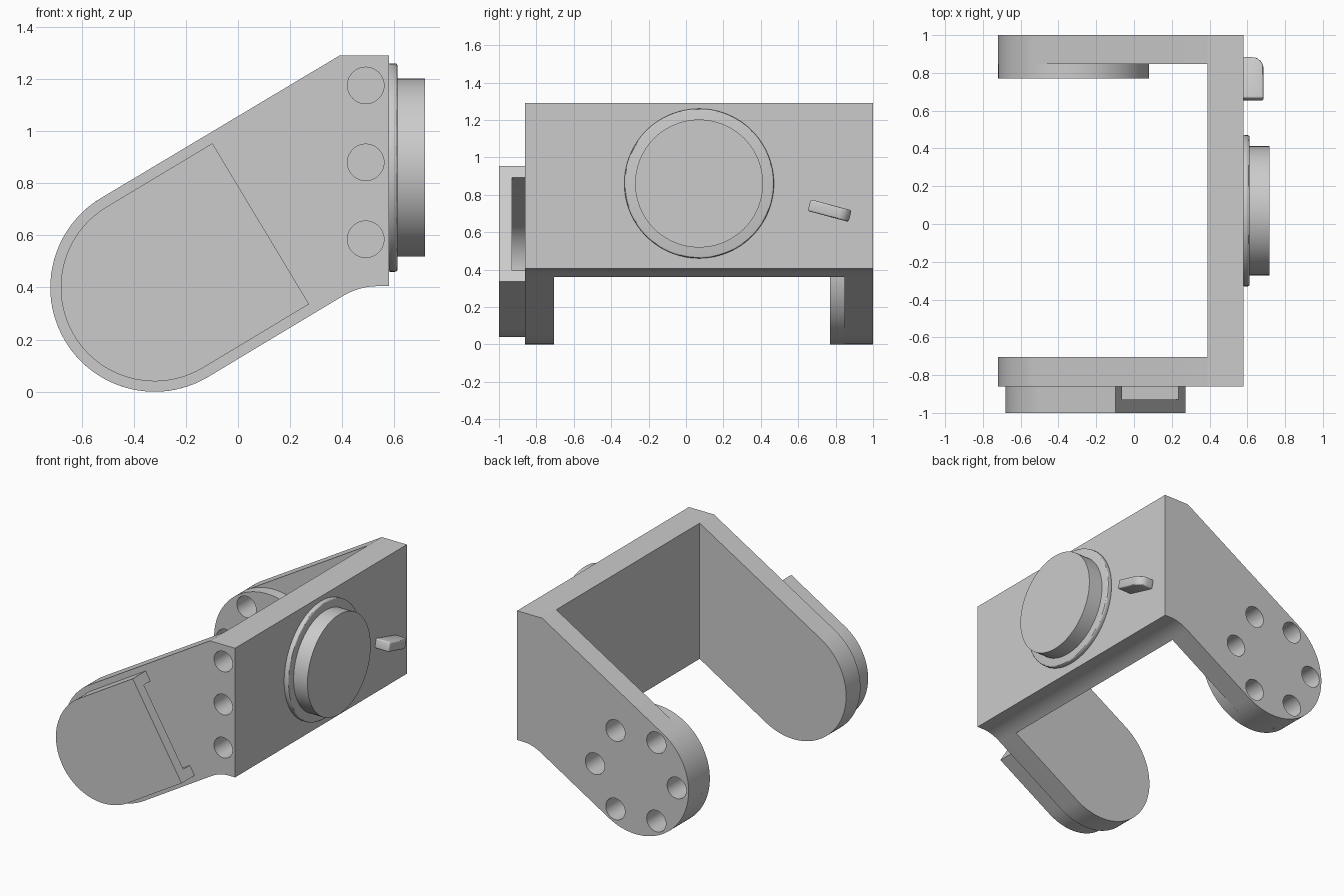
import bpy, bmesh
from math import radians, cos, sin, pi
from mathutils import Vector

if "Cube" in bpy.data.objects:
    bpy.data.objects.remove(bpy.data.objects["Cube"], do_unlink=True)

grey = bpy.data.materials.new("plain grey")
grey.use_nodes = True
grey.diffuse_color = (0.6, 0.6, 0.6, 1)
grey.node_tree.nodes["Principled BSDF"].inputs["Base Color"].default_value = (0.6, 0.6, 0.6, 1)

TILT = radians(31)
PIVOT = Vector((-0.32, 0.40))
ALONG = Vector((cos(TILT), sin(TILT)))
ACROSS = Vector((-sin(TILT), cos(TILT)))


def arc(centre, r, start, end, n=48):
    return [Vector((centre[0] + r * cos(start + (end - start) * i / n),
                    centre[1] + r * sin(start + (end - start) * i / n))) for i in range(n + 1)]


def circle(centre, r, n=64):
    return arc(centre, r, 0, 2 * pi, n)[:-1]


def prism(name, outline, place, a, b):
    """Extrude a 2D outline from depth a to depth b; place maps (u, v, depth) to xyz."""
    bm = bmesh.new()
    near, far = ([bm.verts.new(place(p[0], p[1], d)) for p in outline] for d in (a, b))
    bm.faces.new(near)
    bm.faces.new(far)
    for i in range(len(near)):
        j = (i + 1) % len(near)
        bm.faces.new((near[i], near[j], far[j], far[i]))
    bmesh.ops.recalc_face_normals(bm, faces=bm.faces)
    mesh = bpy.data.meshes.new(name)
    bm.to_mesh(mesh)
    bm.free()
    mesh.materials.append(grey)
    ob = bpy.data.objects.new(name, mesh)
    bpy.context.collection.objects.link(ob)
    return ob


def along_y(u, v, d):
    return (u, d, v)


def along_x(u, v, d):
    return (d, u, v)


def apply(ob, mod):
    with bpy.context.temp_override(object=ob, active_object=ob):
        bpy.ops.object.modifier_apply(modifier=mod.name)


def cut(ob, outline, a, b):
    """Remove a prism running along y."""
    cutter = prism("cutter", outline, along_y, a, b)
    cutter.hide_render = True
    mod = ob.modifiers.new("cut", "BOOLEAN")
    mod.operation = "DIFFERENCE"
    mod.solver = "EXACT"
    mod.object = cutter
    apply(ob, mod)
    bpy.data.objects.remove(cutter, do_unlink=True)


def bevel(ob, width):
    mod = ob.modifiers.new("bevel", "BEVEL")
    mod.width = width
    mod.segments = 3
    mod.limit_method = "ANGLE"
    apply(ob, mod)


def tongue(r, length):
    """Round-ended strip around the pivot, square at the far end."""
    end = PIVOT + ALONG * length
    return arc(PIVOT, r, TILT + pi / 2, TILT + 1.5 * pi) + [end - ACROSS * r, end + ACROSS * r]


# U-shaped bracket: side outline extruded across, then hollowed between the arms
outline = arc(PIVOT, 0.40, TILT + pi / 2, TILT + 1.5 * pi)
p0, p1, p2 = Vector((0.40, 0.366)), Vector((0.466, 0.405)), Vector((0.535, 0.405))
for i in range(9):
    t = i / 8
    outline.append(p0 * (1 - t) ** 2 + p1 * 2 * t * (1 - t) + p2 * t * t)
outline += [Vector((0.58, 0.405)), Vector((0.58, 1.29)), Vector((0.39, 1.29))]
bracket = prism("bracket", outline, along_y, -0.86, 1.0)
cut(bracket, [(-2, -1), (0.39, -1), (0.39, 2), (-2, 2)], -0.705, 0.847)

# Screw holes in the front edge of the web
for z in (0.585, 0.88, 1.175):
    cut(bracket, circle((0.49, z), 0.07, 40), -1.1, -0.56)

# Round boss inside the back arm, with a ring of holes through both
boss = prism("back_arm_boss", circle(PIVOT, 0.40, 96), along_y, 0.77, 0.847)
for k in range(6):
    spot = PIVOT + Vector((cos(k * pi / 3), sin(k * pi / 3))) * 0.31
    for ob in (bracket, boss):
        cut(ob, circle(spot, 0.073, 40), 0.7, 1.1)

# Hollow cover on the front arm, open at its upper end
cover = prism("front_arm_cover", tongue(0.36, 0.475), along_y, -1.0, -0.86)
cut(cover, tongue(0.29, 0.8), -0.93, -0.8)

# Round flange and hub on the outer face of the web
HUB = (0.07, 0.86)
flange = prism("hub_flange", circle(HUB, 0.40, 96), along_x, 0.575, 0.612)
bevel(flange, 0.01)
hub = prism("hub", circle(HUB, 0.342, 96), along_x, 0.575, 0.717)

# Small tilted locating key beside the hub
key_outline = [(-0.113, 0.575), (-0.113, 0.685)] + arc((0.053, 0.625), 0.06, pi / 2, 0, 12) + [(0.113, 0.575)]
slope = radians(-15)


def on_key(u, v, d):
    return (v, 0.768 + u * cos(slope) - d * sin(slope), 0.715 + u * sin(slope) + d * cos(slope))


key = prism("locating_key", key_outline, on_key, -0.032, 0.032)
bevel(key, 0.01)

# Smooth round surfaces, keep the edges sharp
bpy.ops.object.select_all(action="DESELECT")
for ob in (bracket, boss, cover, flange, hub, key):
    ob.select_set(True)
bpy.context.view_layer.objects.active = bracket
bpy.ops.object.shade_smooth_by_angle(angle=radians(30))
